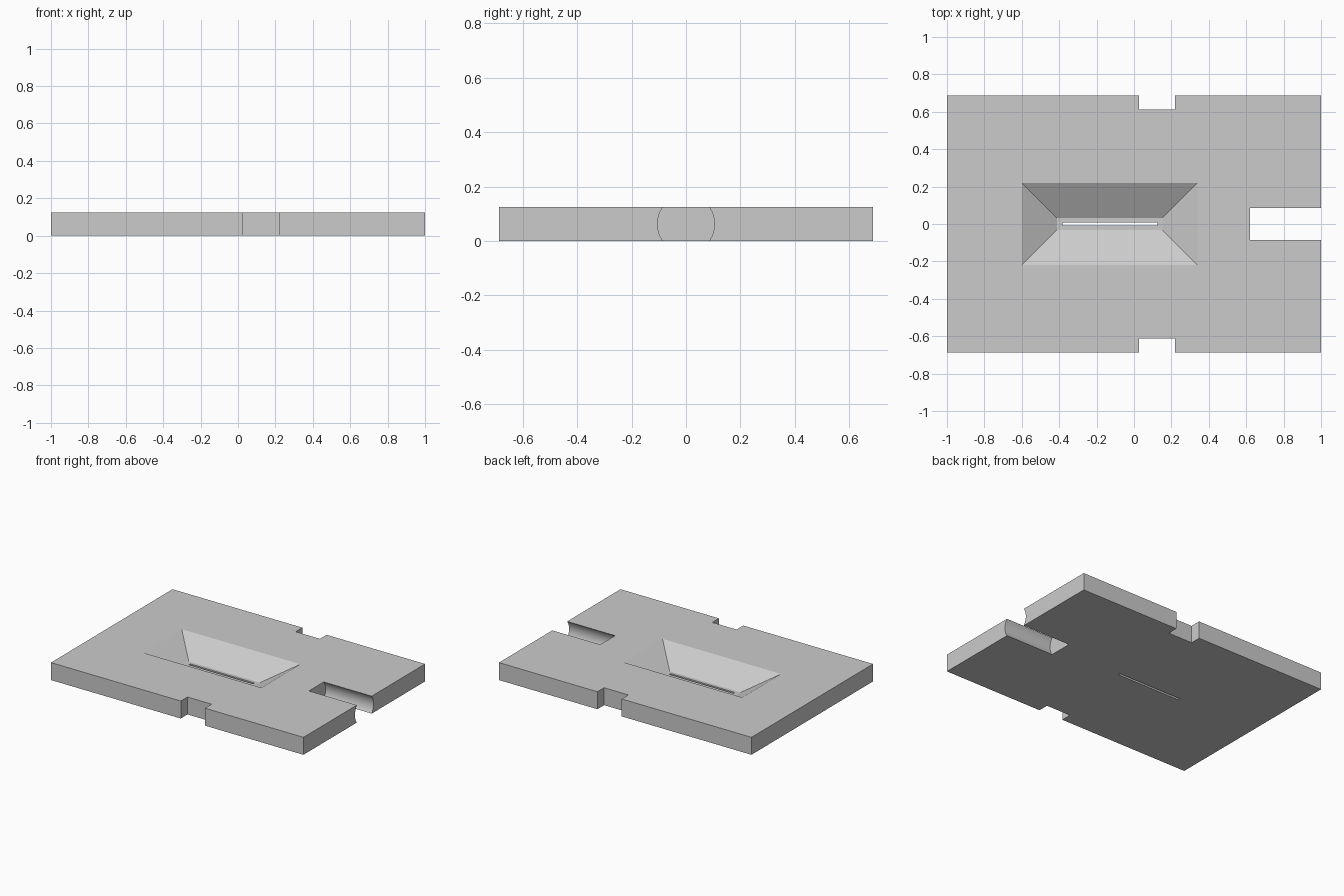
import bpy
import bmesh
from math import pi, radians
from mathutils import Matrix

if "Cube" in bpy.data.objects:
    bpy.data.objects.remove(bpy.data.objects["Cube"], do_unlink=True)

HEIGHT = 0.125
HALF_DEPTH = 0.6875

grey = bpy.data.materials.new("plain grey")
grey.use_nodes = True
grey.diffuse_color = (0.6, 0.6, 0.6, 1)
grey.node_tree.nodes["Principled BSDF"].inputs["Base Color"].default_value = grey.diffuse_color


def make_object(name, bm):
    bmesh.ops.recalc_face_normals(bm, faces=bm.faces)
    mesh = bpy.data.meshes.new(name)
    bm.to_mesh(mesh)
    bm.free()
    mesh.materials.append(grey)
    obj = bpy.data.objects.new(name, mesh)
    bpy.context.collection.objects.link(obj)
    return obj


def frustum(name, low, high, z0, z1):
    """Block between two rectangles given as (x0, x1, half_depth)."""
    bm = bmesh.new()
    rings = []
    for (x0, x1, d), z in ((low, z0), (high, z1)):
        corners = ((x0, -d), (x1, -d), (x1, d), (x0, d))
        rings.append([bm.verts.new((x, y, z)) for x, y in corners])
    for ring in rings:
        bm.faces.new(ring)
    for i in range(4):
        j = (i + 1) % 4
        bm.faces.new((rings[0][i], rings[0][j], rings[1][j], rings[1][i]))
    return make_object(name, bm)


# Main slab
plate = frustum("base_plate", (-1, 1, HALF_DEPTH), (-1, 1, HALF_DEPTH), 0, HEIGHT)
cutters = []

# Square notches in the front and back edges
for side, label in ((-1, "front"), (1, "back")):
    notch = frustum(label + "_notch_cutter", (0.028, 0.22, 0.1), (0.028, 0.22, 0.1), -0.1, 0.3)
    notch.data.transform(Matrix.Translation((0, side * 0.712, 0)))
    cutters.append(notch)

# Round-walled channel at the left end
bm = bmesh.new()
bmesh.ops.create_cone(bm, cap_ends=True, segments=64, radius1=0.105, radius2=0.105, depth=0.5,
                      matrix=Matrix.Translation((0.87, 0, HEIGHT / 2)) @ Matrix.Rotation(pi / 2, 4, "Y"))
cutters.append(make_object("channel_cutter", bm))

# Tapered pocket, run slightly past the top so the cut is clean
FLOOR = 0.015
rise = 0.1
slope = (HEIGHT + rise - FLOOR) / (HEIGHT - FLOOR)
low = (-0.412, 0.152, 0.032)
rim = (-0.6, 0.34, 0.22)
top = tuple(a + (b - a) * slope for a, b in zip(low, rim))
cutters.append(frustum("pocket_cutter", low, top, FLOOR, HEIGHT + rise))

# Thin slit through the pocket floor
slit = (-0.382, 0.125, 0.008)
cutters.append(frustum("slit_cutter", slit, slit, -0.1, 0.05))

# Cut everything out of the slab
bpy.ops.object.select_all(action="DESELECT")
bpy.context.view_layer.objects.active = plate
plate.select_set(True)
for cutter in cutters:
    cutter.hide_render = True
    mod = plate.modifiers.new(cutter.name, "BOOLEAN")
    mod.operation = "DIFFERENCE"
    mod.solver = "EXACT"
    mod.object = cutter
    bpy.ops.object.modifier_apply(modifier=mod.name)
    bpy.data.objects.remove(cutter, do_unlink=True)

bpy.ops.object.shade_smooth_by_angle(angle=radians(20))
